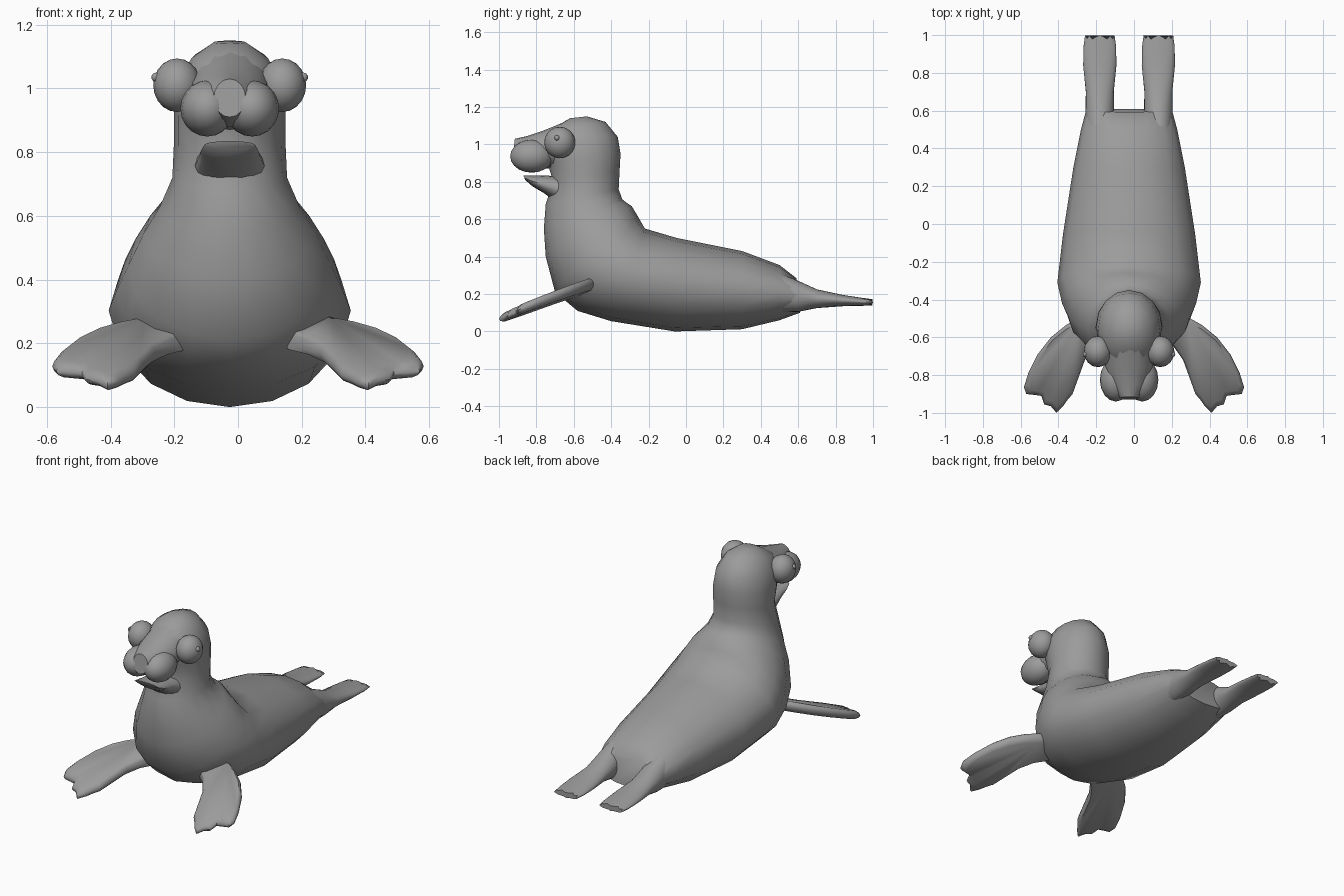
import bpy, bmesh, math
from mathutils import Vector

CX = -0.026  # body centre line

grey = bpy.data.materials.new("seal_grey")
grey.diffuse_color = (0.33, 0.33, 0.33, 1)


def finish(bm, name, angle=50):
    bmesh.ops.recalc_face_normals(bm, faces=bm.faces)
    me = bpy.data.meshes.new(name)
    bm.to_mesh(me)
    bm.free()
    ob = bpy.data.objects.new(name, me)
    bpy.context.collection.objects.link(ob)
    me.materials.append(grey)
    bpy.ops.object.select_all(action='DESELECT')
    ob.select_set(True)
    bpy.context.view_layer.objects.active = ob
    bpy.ops.object.shade_smooth_by_angle(angle=math.radians(angle))
    return ob


def loft(name, rings, cx=CX, seg=16, toes=0):
    """Skin oval rings, each given as (top y, top z, bottom y, bottom z, half width)."""
    bm = bmesh.new()
    loops = []
    for i, (ty, tz, by, bz, hw) in enumerate(rings):
        top, bot = Vector((cx, ty, tz)), Vector((cx, by, bz))
        mid, half = (top + bot) / 2, (top - bot) / 2
        loop = []
        for k in range(seg):
            a = 2 * math.pi * k / seg
            p = mid + half * math.cos(a) + Vector((hw * math.sin(a), 0, 0))
            if toes and i == len(rings) - 1:
                p.y -= toes * (1 - math.cos(6 * math.pi * math.sin(a))) / 2
            loop.append(bm.verts.new(p))
        loops.append(loop)
    for a, b in zip(loops, loops[1:]):
        for k in range(seg):
            n = (k + 1) % seg
            bm.faces.new((a[k], a[n], b[n], b[k]))
    bm.faces.new(loops[0])
    bm.faces.new(loops[-1])
    return finish(bm, name)


def ball(name, centre, radii, seg=16):
    bm = bmesh.new()
    bmesh.ops.create_uvsphere(bm, u_segments=seg, v_segments=seg * 5 // 8, radius=1)
    bmesh.ops.scale(bm, vec=radii, verts=bm.verts)
    bmesh.ops.translate(bm, vec=centre, verts=bm.verts)
    return finish(bm, name)


# Body, neck and head in one skin
loft("body", [
    (0.59, 0.285, 0.61, 0.10, 0.228),
    (0.50, 0.355, 0.50, 0.06, 0.255),
    (0.30, 0.43, 0.30, 0.012, 0.295),
    (-0.05, 0.50, -0.06, 0.0, 0.35),
    (-0.22, 0.55, -0.40, 0.055, 0.38),
    (-0.26, 0.62, -0.58, 0.11, 0.355),
    (-0.29, 0.67, -0.70, 0.21, 0.32),
    (-0.32, 0.69, -0.75, 0.40, 0.27),
    (-0.34, 0.705, -0.76, 0.55, 0.22),
    (-0.36, 0.76, -0.75, 0.68, 0.18),
    (-0.355, 0.86, -0.71, 0.80, 0.175),
    (-0.35, 0.95, -0.74, 0.90, 0.175),
    (-0.365, 1.04, -0.77, 0.99, 0.165),
    (-0.43, 1.12, -0.74, 1.07, 0.12),
    (-0.53, 1.15, -0.62, 1.14, 0.05),
])

# Snout bridge and lower jaw
loft("snout_bridge", [
    (-0.60, 1.14, -0.60, 0.87, 0.13),
    (-0.76, 1.075, -0.76, 0.87, 0.125),
    (-0.85, 1.045, -0.86, 0.88, 0.10),
    (-0.915, 1.03, -0.93, 0.91, 0.05),
])
loft("lower_jaw", [
    (-0.68, 0.83, -0.68, 0.68, 0.11),
    (-0.78, 0.835, -0.76, 0.74, 0.095),
    (-0.83, 0.835, -0.82, 0.775, 0.09),
    (-0.87, 0.835, -0.86, 0.81, 0.08),
])

# Front flipper outline, lying on a tilted plane
flipper = [(0.17, -0.46), (0.28, -0.49), (0.36, -0.535), (0.44, -0.60), (0.51, -0.69),
           (0.56, -0.79), (0.583, -0.865), (0.57, -0.90), (0.525, -0.905), (0.49, -0.91),
           (0.475, -0.955), (0.44, -0.965), (0.41, -1.0), (0.375, -0.965), (0.355, -0.935),
           (0.325, -0.90), (0.30, -0.83), (0.26, -0.72), (0.20, -0.635), (0.13, -0.58)]

for s, side in ((1, "right"), (-1, "left")):
    # Front flippers, thinner towards the toes and rounded at the rim
    bm = bmesh.new()
    rows = []
    for up, shrink in ((1, 0.88), (0.55, 0.97), (0, 1), (-0.55, 0.97), (-1, 0.88)):
        row = []
        for x, y in flipper:
            x, y = 0.38 + (x - 0.38) * shrink, -0.74 + (y + 0.74) * shrink
            thick = 0.024 + 0.018 * (y + 1)
            z = 0.44 + 0.05 * x + 0.395 * y + up * thick
            row.append(bm.verts.new((s * x, y, z)))
        rows.append(row)
    n = len(flipper)
    for a, b in zip(rows, rows[1:]):
        for k in range(n):
            bm.faces.new((a[k], a[(k + 1) % n], b[(k + 1) % n], b[k]))
    bm.faces.new(rows[0])
    bm.faces.new(rows[-1])
    finish(bm, "front_flipper_" + side)

    # Hind flippers with scalloped toes
    loft("hind_flipper_" + side, [
        (0.46, 0.33, 0.46, 0.10, 0.07),
        (0.59, 0.275, 0.60, 0.105, 0.076),
        (0.70, 0.225, 0.70, 0.125, 0.074),
        (0.84, 0.195, 0.84, 0.135, 0.088),
        (0.94, 0.18, 0.94, 0.137, 0.086),
        (1.0, 0.172, 1.0, 0.14, 0.078),
    ], cx=CX + s * 0.155, seg=24, toes=0.022)

    # Muzzle lobes, eyes and pupils
    ball("muzzle_lobe_" + side, (CX + s * 0.07, -0.825, 0.937), (0.085, 0.115, 0.088))
    ball("eye_" + side, (CX + s * 0.165, -0.675, 1.01), (0.075, 0.083, 0.084))
    ball("pupil_" + side, (CX + s * 0.231, -0.69, 1.035), (0.015, 0.015, 0.015), 8)
